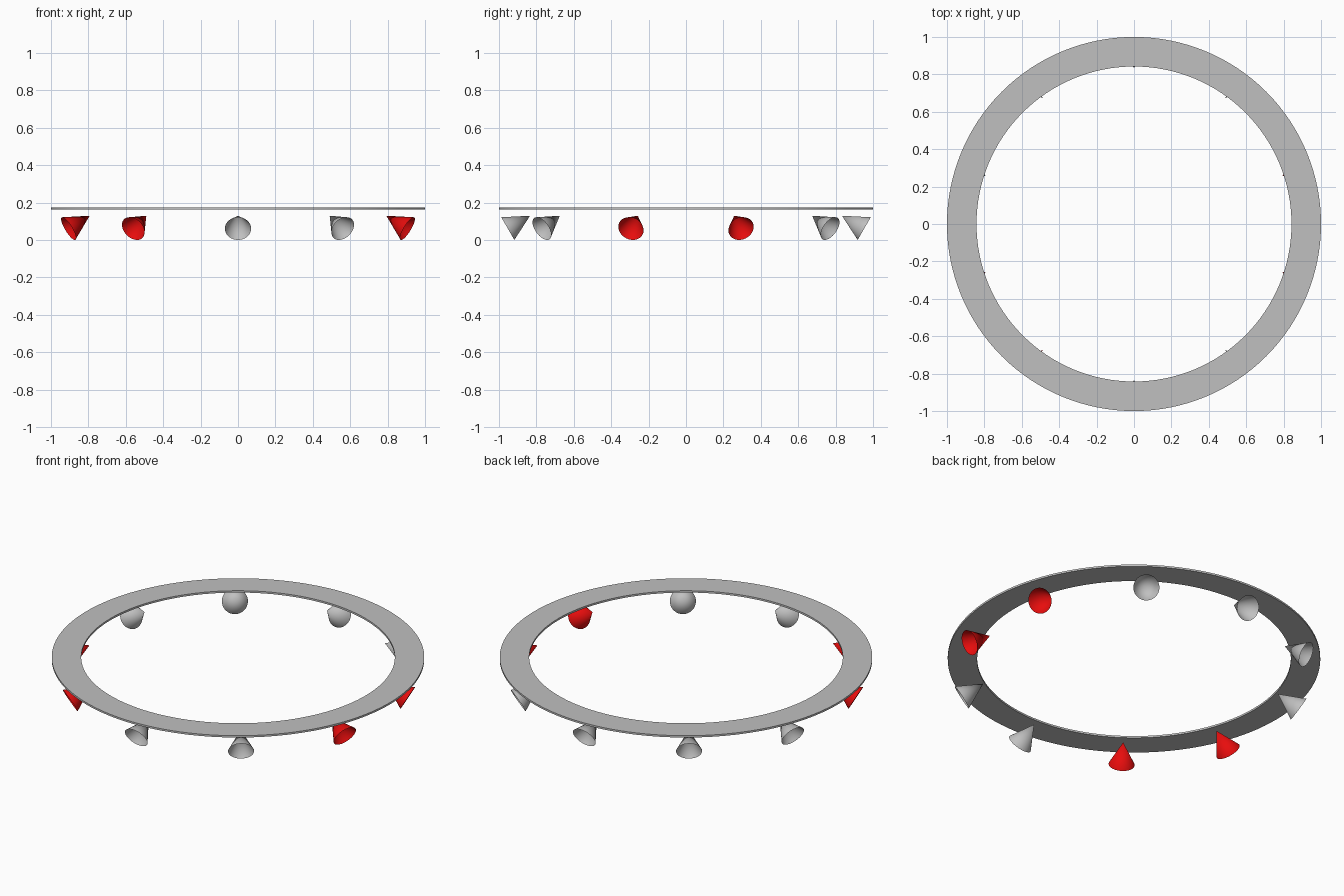
import bpy, bmesh, math
from mathutils import Matrix, Vector

if "Cube" in bpy.data.objects:
    bpy.data.objects.remove(bpy.data.objects["Cube"])


def material(name, rgb):
    m = bpy.data.materials.new(name)
    m.diffuse_color = (*rgb, 1)
    m.use_nodes = True
    m.node_tree.nodes["Principled BSDF"].inputs["Base Color"].default_value = m.diffuse_color
    return m


GREY = material("light grey", (0.53, 0.53, 0.53))
RED = material("red", (0.80, 0.004, 0.004))


def add_object(name, bm, mat):
    mesh = bpy.data.meshes.new(name)
    bm.to_mesh(mesh)
    bm.free()
    mesh.materials.append(mat)
    ob = bpy.data.objects.new(name, mesh)
    bpy.context.collection.objects.link(ob)
    bpy.context.view_layer.objects.active = ob
    bpy.ops.object.select_all(action='DESELECT')
    ob.select_set(True)
    bpy.ops.object.shade_smooth_by_angle(angle=math.radians(35))
    return ob


# Flat mounting ring: rectangular section spun round z
bm = bmesh.new()
section = [(0.842, 0.164), (1.0, 0.164), (1.0, 0.175), (0.842, 0.175)]
verts = [bm.verts.new((r, 0, z)) for r, z in section]
edges = [bm.edges.new((verts[i], verts[(i + 1) % 4])) for i in range(4)]
bmesh.ops.spin(bm, geom=verts + edges, cent=(0, 0, 0), axis=(0, 0, 1),
               angle=math.tau, steps=128)
bmesh.ops.remove_doubles(bm, verts=bm.verts, dist=1e-4)
bmesh.ops.recalc_face_normals(bm, faces=bm.faces)
add_object("mounting_ring", bm, GREY)

# Hollow lamp cones: tip inward, open mouth outward and 30 degrees down
RADIUS, HEIGHT, TILT = 0.07, 0.137, math.radians(30)
TIP = Vector((0.834, 0, 0.130))
RED_ANGLES = (-18, 18, 198, 234)
for k in range(10):
    deg = -18 + 36 * k
    bm = bmesh.new()
    bmesh.ops.create_cone(bm, cap_ends=False, segments=48, radius1=RADIUS,
                          radius2=0, depth=HEIGHT,
                          matrix=Matrix.Translation((0, 0, -HEIGHT / 2)))
    bmesh.ops.remove_doubles(bm, verts=bm.verts, dist=1e-5)
    place = (Matrix.Rotation(math.radians(deg), 4, 'Z')
             @ Matrix.Translation(TIP)
             @ Matrix.Rotation(-(math.pi / 2 - TILT), 4, 'Y'))
    bmesh.ops.transform(bm, matrix=place, verts=bm.verts)
    add_object(f"lamp_cone_{k + 1}", bm, RED if deg in RED_ANGLES else GREY)
